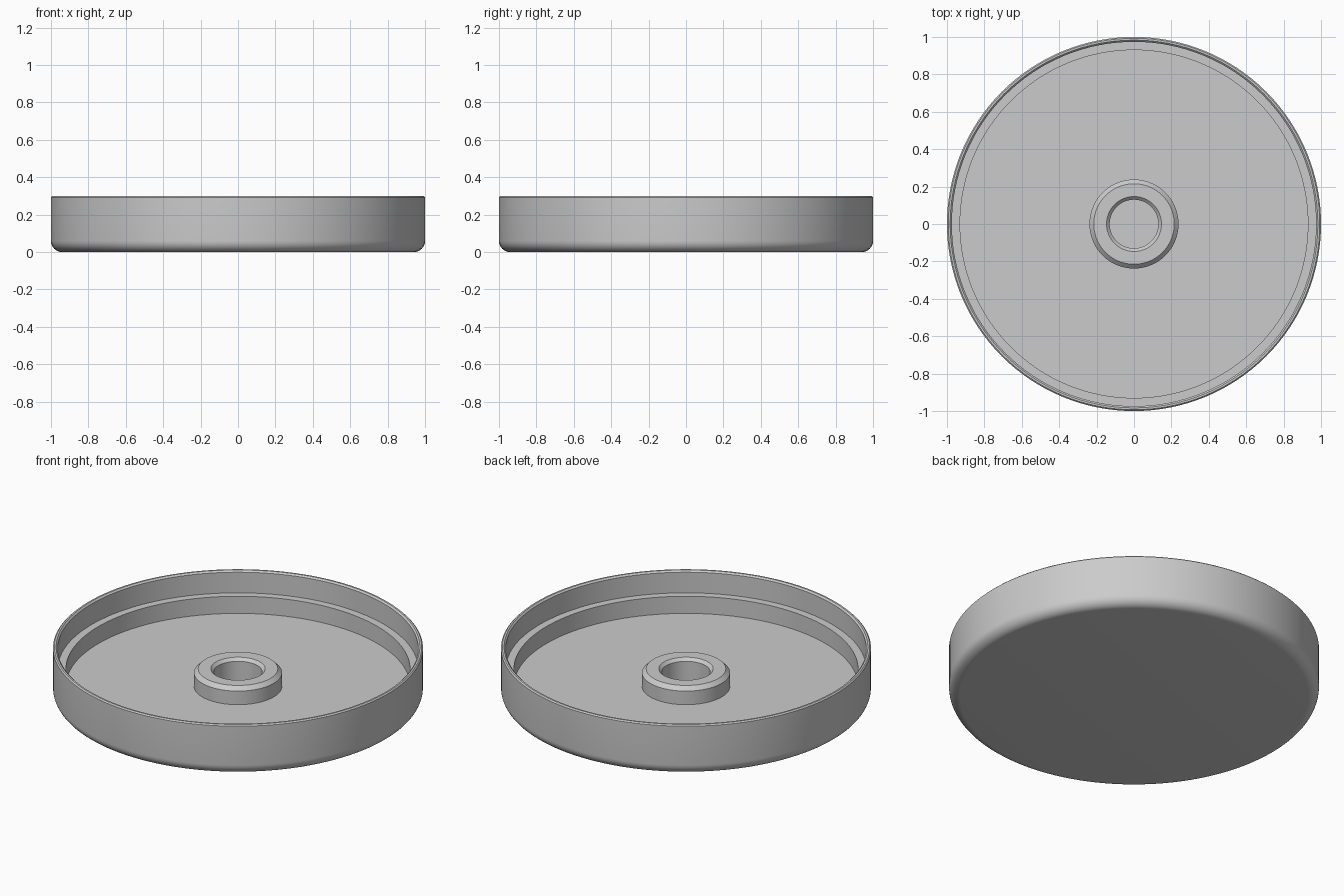
import bpy, bmesh, math

cube = bpy.data.objects.get("Cube")
if cube:
    bpy.data.objects.remove(cube, do_unlink=True)

SEGMENTS = 128
FILLET = 0.06
FLOOR = 0.066

grey = bpy.data.materials.new("plain grey")
grey.use_nodes = True
grey.diffuse_color = (0.6, 0.6, 0.6, 1)
grey.node_tree.nodes["Principled BSDF"].inputs["Base Color"].default_value = (0.6, 0.6, 0.6, 1)


def lathe(name, profile):
    """Revolve (radius, height) points about the z axis into a closed shell."""
    bm = bmesh.new()
    verts = [bm.verts.new((r, 0, z)) for r, z in profile]
    edges = [bm.edges.new(pair) for pair in zip(verts, verts[1:])]
    bmesh.ops.spin(bm, geom=verts + edges, cent=(0, 0, 0), axis=(0, 0, 1),
                   angle=math.tau, steps=SEGMENTS, use_duplicate=False)
    bmesh.ops.remove_doubles(bm, verts=bm.verts, dist=1e-5)
    bmesh.ops.recalc_face_normals(bm, faces=bm.faces)
    mesh = bpy.data.meshes.new(name)
    bm.to_mesh(mesh)
    bm.free()
    mesh.materials.append(grey)
    obj = bpy.data.objects.new(name, mesh)
    bpy.context.collection.objects.link(obj)
    bpy.ops.object.select_all(action="DESELECT")
    obj.select_set(True)
    bpy.context.view_layer.objects.active = obj
    bpy.ops.object.shade_smooth_by_angle(angle=math.radians(30))


# Rounded bottom edge
fillet = [(1 - FILLET + FILLET * math.sin(a), FILLET - FILLET * math.cos(a))
          for a in (math.pi / 2 * i / 8 for i in range(9))]

# Chamfered rim, stepped inner wall with a ledge
wall = [(1, 0.293), (0.993, 0.3), (0.983, 0.3), (0.974, 0.291),
        (0.974, 0.168), (0.93, 0.168), (0.93, FLOOR)]

# Central hollow boss with chamfered lips and a shallow recess
boss = [(0.238, FLOOR), (0.238, 0.147), (0.215, 0.17), (0.147, 0.17),
        (0.13, 0.153), (0.13, 0.04), (0, 0.04)]

lathe("lid_shell", [(0, 0)] + fillet + wall + boss)
